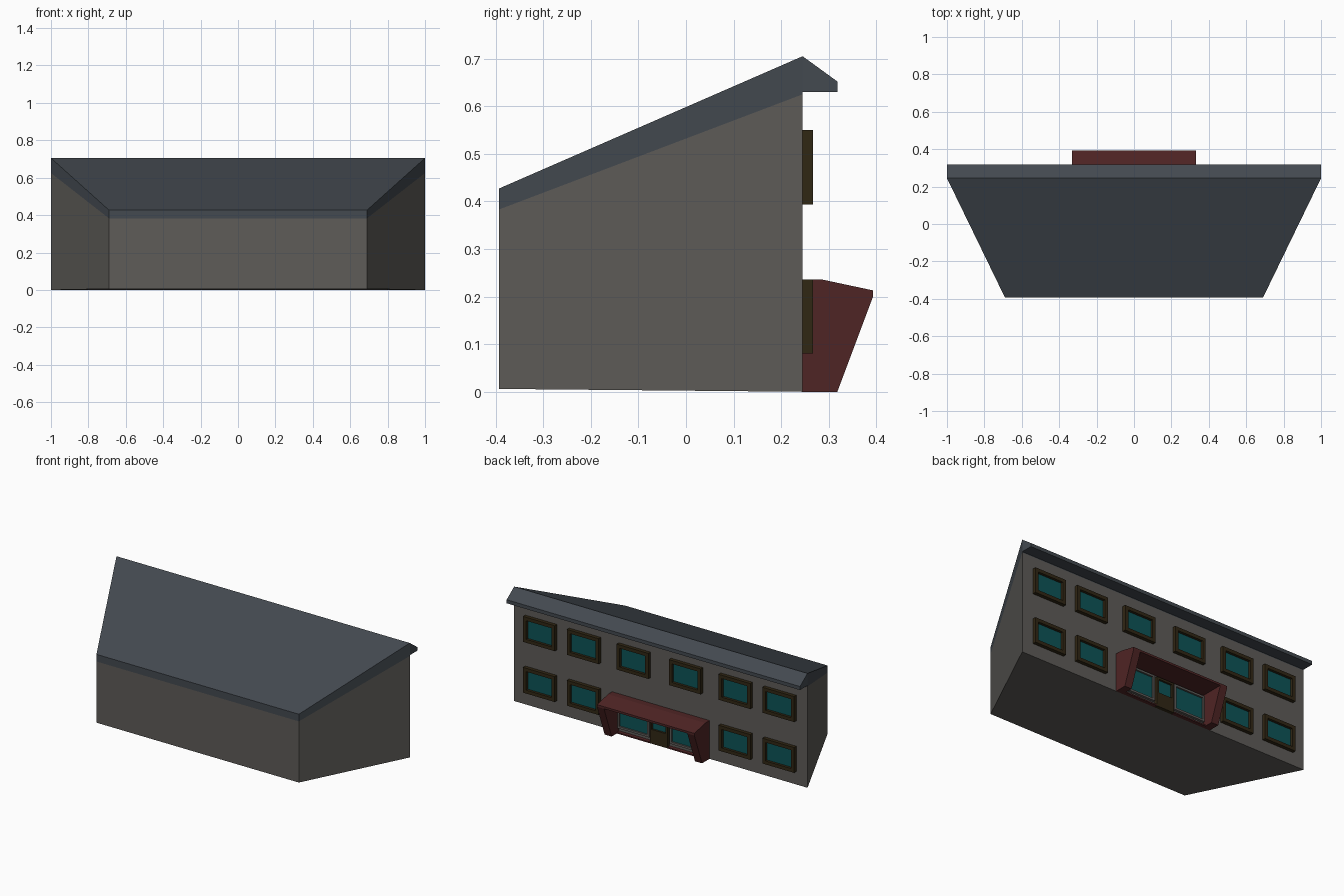
import bpy, bmesh

if "Cube" in bpy.data.objects:
    bpy.data.objects.remove(bpy.data.objects["Cube"])

def material(name, rgb):
    m = bpy.data.materials.new(name)
    m.diffuse_color = (*rgb, 1)
    m.use_nodes = True
    m.node_tree.nodes["Principled BSDF"].inputs["Base Color"].default_value = m.diffuse_color
    return m

WALL = material("grey_wall", (0.112, 0.106, 0.098))
ROOF = material("slate_roof", (0.056, 0.067, 0.080))
FRAME = material("dark_brown", (0.030, 0.020, 0.007))
GLASS = material("teal_glass", (0.004, 0.088, 0.095))
RED = material("dark_red", (0.078, 0.018, 0.018))

def finish(name, bm, mats):
    bmesh.ops.recalc_face_normals(bm, faces=bm.faces)
    me = bpy.data.meshes.new(name)
    bm.to_mesh(me)
    bm.free()
    for m in mats:
        me.materials.append(m)
    ob = bpy.data.objects.new(name, me)
    bpy.context.collection.objects.link(ob)
    return ob

def profile_solid(name, pts, mat):
    """Side outline: each point is (y, z, left x, right x)."""
    bm = bmesh.new()
    a = [bm.verts.new((l, y, z)) for y, z, l, r in pts]
    b = [bm.verts.new((r, y, z)) for y, z, l, r in pts]
    bm.faces.new(a)
    bm.faces.new(b[::-1])
    n = len(pts)
    for i in range(n):
        j = (i + 1) % n
        bm.faces.new((a[i], b[i], b[j], a[j]))
    return finish(name, bm, [mat])

def framed_pane(name, x0, x1, z0, z1, depth, border, recess, mat):
    """Plate on the back wall with a sunken glass pane."""
    bm = bmesh.new()
    bmesh.ops.create_cube(bm, size=1)
    for v in bm.verts:
        v.co = (x1 if v.co.x > 0 else x0,
                WALL_Y + (depth if v.co.y > 0 else 0),
                z1 if v.co.z > 0 else z0)
    front = max(bm.faces, key=lambda f: f.calc_center_median().y)
    bmesh.ops.inset_region(bm, faces=[front], thickness=border, depth=0)
    rim = list({e for e in front.edges})
    pane = bmesh.ops.extrude_discrete_faces(bm, faces=[front])["faces"][0]
    for v in pane.verts:
        v.co.y -= recess
    pane.material_index = 1
    return finish(name, bm, [mat, GLASS])

WALL_Y = 0.245
FRONT_Y = -0.393
N, W = 0.69, 1.0   # half widths of the narrow front and wide back

# Trapezoid building body with sloping top
profile_solid("walls", [(FRONT_Y, 0.006, -N, N), (WALL_Y, 0.0, -W, W),
                        (WALL_Y, 0.625, -W, W), (FRONT_Y, 0.383, -N, N)], WALL)

# Sloping roof slab and the eave over the window side
profile_solid("roof", [(FRONT_Y, 0.383, -N, N), (WALL_Y, 0.625, -W, W),
                       (WALL_Y, 0.705, -W, W), (FRONT_Y, 0.427, -N, N)], ROOF)
profile_solid("eave", [(WALL_Y, 0.63, -W, W), (0.318, 0.63, -W, W),
                       (0.318, 0.652, -W, W), (WALL_Y, 0.705, -W, W)], ROOF)

# Two rows of framed windows; the middle of the lower row is the entrance
for s, side in ((-1, "left"), (1, "right")):
    for i, cx in enumerate((0.178, 0.517, 0.816)):
        c = s * cx
        framed_pane(f"upper_window_{side}_{i}", c - 0.108, c + 0.108,
                    0.393, 0.55, 0.022, 0.03, 0.016, FRAME)
        if i:
            framed_pane(f"lower_window_{side}_{i}", c - 0.108, c + 0.108,
                        0.08, 0.236, 0.022, 0.03, 0.016, FRAME)
    # Shop-style windows beside the door
    c = s * 0.178
    framed_pane(f"entrance_window_{side}", c - 0.108, c + 0.108,
                0.03, 0.19, 0.016, 0.018, 0.01, WALL)
    # Porch side panels and low kerbs
    x0, x1 = sorted((s * 0.332, s * 0.284))
    profile_solid(f"porch_side_{side}",
                  [(y, z, x0, x1) for y, z in
                   ((WALL_Y, 0), (0.318, 0), (0.393, 0.2), (0.393, 0.213),
                    (0.285, 0.236), (WALL_Y, 0.236))], RED)
    x0, x1 = sorted((s * 0.284, s * 0.062))
    profile_solid(f"porch_kerb_{side}",
                  [(y, z, x0, x1) for y, z in
                   ((WALL_Y, 0), (0.268, 0), (0.268, 0.008), (WALL_Y, 0.008))], RED)

# Porch roof between the side panels
profile_solid("porch_roof",
              [(y, z, -0.284, 0.284) for y, z in
               ((WALL_Y, 0.2), (0.393, 0.2), (0.393, 0.213),
                (0.285, 0.236), (WALL_Y, 0.236))], RED)

# Door: solid lower panel and glazed upper part
framed_pane("door_glazing", -0.06, 0.06, 0.075, 0.185, 0.022, 0.018, 0.012, FRAME)
profile_solid("door_panel",
              [(y, z, -0.06, 0.06) for y, z in
               ((WALL_Y, 0), (0.267, 0), (0.267, 0.075), (WALL_Y, 0.075))], FRAME)
